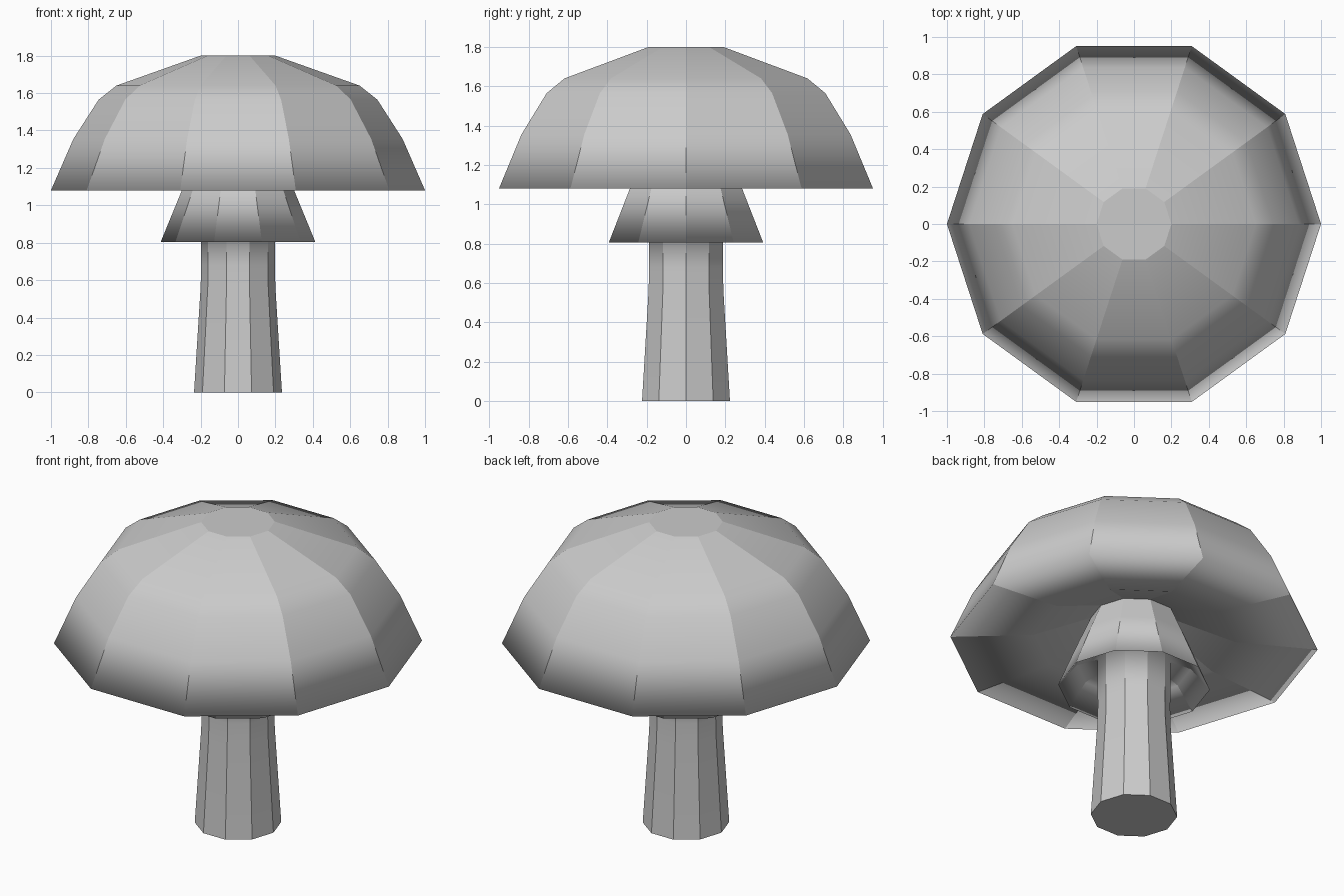
import bpy, bmesh
from math import cos, sin, pi

if "Cube" in bpy.data.objects:
    bpy.data.objects.remove(bpy.data.objects["Cube"])

SIDES = 10


def lathe(name, profile, sharp_rings=()):
    """Ten-sided turned part: crisp vertical seams, soft shading along the profile."""
    bm = bmesh.new()
    rings = [[bm.verts.new((r * cos(2 * pi * k / SIDES), r * sin(2 * pi * k / SIDES), z))
              for k in range(SIDES)] for r, z in profile]
    for a, b in zip(rings, rings[1:]):
        for k in range(SIDES):
            n = (k + 1) % SIDES
            bm.faces.new((a[k], a[n], b[n], b[k])).smooth = True
    # Flat end discs
    bm.faces.new(rings[0])
    bm.faces.new(rings[-1])
    bmesh.ops.recalc_face_normals(bm, faces=bm.faces)
    ring_of = {v: i for i, ring in enumerate(rings) for v in ring}
    for e in bm.edges:
        i, j = (ring_of[v] for v in e.verts)
        if i != j or i in (0, len(rings) - 1) or i in sharp_rings:
            e.smooth = False
    mesh = bpy.data.meshes.new(name)
    bm.to_mesh(mesh)
    bm.free()
    obj = bpy.data.objects.new(name, mesh)
    bpy.context.collection.objects.link(obj)
    return obj


# Domed cap with a shallow hollow underside
lathe("mushroom_cap", [
    (0.20, 1.80), (0.65, 1.64), (0.745, 1.565), (0.88, 1.355), (1.0, 1.08),
    (0.55, 1.11), (0.235, 1.23)])

# Tapered stem running up into the flared hollow skirt
lathe("stem_and_skirt", [
    (0.235, 0.0), (0.20, 0.56), (0.197, 0.68), (0.20, 0.97), (0.31, 0.93),
    (0.413, 0.805), (0.30, 1.08), (0.235, 1.23)])
